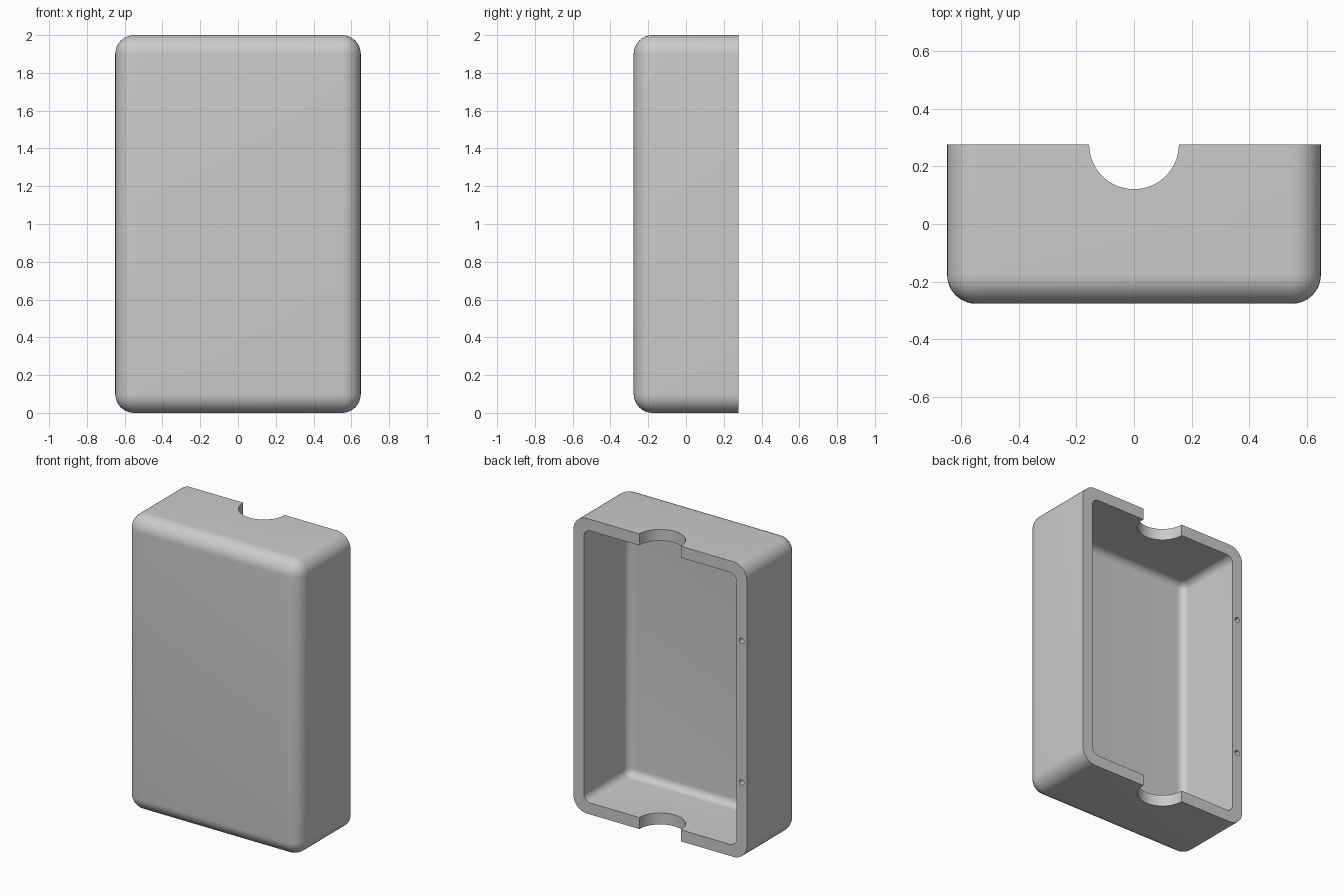
import bpy
import bmesh
from math import radians
from mathutils import Matrix, Vector

default_cube = bpy.data.objects.get("Cube")
if default_cube:
    bpy.data.objects.remove(default_cube, do_unlink=True)

# Overall dimensions
HALF_X, HALF_Y, HEIGHT = 0.65, 0.277, 2.0
WALL = 0.078

grey = bpy.data.materials.new("plain grey")
grey.use_nodes = True
colour = (0.6, 0.6, 0.6, 1)
grey.diffuse_color = colour
grey.node_tree.nodes["Principled BSDF"].inputs["Base Color"].default_value = colour


def finish(name, bm):
    """Turn a bmesh into a grey object."""
    bmesh.ops.recalc_face_normals(bm, faces=bm.faces)
    mesh = bpy.data.meshes.new(name)
    bm.to_mesh(mesh)
    bm.free()
    mesh.materials.append(grey)
    obj = bpy.data.objects.new(name, mesh)
    bpy.context.collection.objects.link(obj)
    return obj


def rounded_box(name, low, high, radius):
    """Box with every edge rounded except those of its back (+y) face."""
    low, high = Vector(low), Vector(high)
    bm = bmesh.new()
    bmesh.ops.create_cube(bm, size=1)
    bmesh.ops.scale(bm, vec=high - low, verts=bm.verts)
    bmesh.ops.translate(bm, vec=(low + high) / 2, verts=bm.verts)
    edges = [e for e in bm.edges
             if any(v.co.y < high.y - 0.001 for v in e.verts)]
    bmesh.ops.bevel(bm, geom=edges, offset=radius, segments=10,
                    profile=0.5, affect='EDGES')
    return finish(name, bm)


def cylinder(name, centre, radius, length, sides, axis='Z'):
    bm = bmesh.new()
    bmesh.ops.create_cone(bm, cap_ends=True, segments=sides, radius1=radius,
                          radius2=radius, depth=length)
    if axis == 'Y':
        bmesh.ops.rotate(bm, matrix=Matrix.Rotation(radians(90), 3, 'X'),
                         verts=bm.verts)
    bmesh.ops.translate(bm, vec=centre, verts=bm.verts)
    return finish(name, bm)


def cut(target, cutter):
    """Subtract the cutter and discard it."""
    cutter.hide_render = True
    mod = target.modifiers.new("cut", 'BOOLEAN')
    mod.operation = 'DIFFERENCE'
    mod.solver = 'EXACT'
    mod.object = cutter
    bpy.context.view_layer.objects.active = target
    bpy.ops.object.modifier_apply(modifier=mod.name)
    bpy.data.objects.remove(cutter, do_unlink=True)


# Rounded outer shell, flat and open at the back
shell = rounded_box("case_shell", (-HALF_X, -HALF_Y, 0),
                    (HALF_X, HALF_Y, HEIGHT), 0.1)

# Hollow interior
cut(shell, rounded_box("cavity_cutter",
                       (-HALF_X + WALL, -HALF_Y + WALL, WALL),
                       (HALF_X - WALL, HALF_Y + 0.2, HEIGHT - WALL), 0.05))

# Half-round notch through the top and bottom walls
cut(shell, cylinder("notch_cutter", (0, HALF_Y, HEIGHT / 2), 0.156,
                    HEIGHT + 0.4, 64))

# Two small pin holes in the right rim
for side in (-1, 1):
    cut(shell, cylinder("pin_hole_cutter",
                        (-HALF_X + WALL / 2, HALF_Y, HEIGHT / 2 + side * 0.48),
                        0.018, 0.12, 24, 'Y'))

# Smooth fillets, crisp rims
bpy.ops.object.select_all(action='DESELECT')
shell.select_set(True)
bpy.context.view_layer.objects.active = shell
bpy.ops.object.shade_smooth_by_angle(angle=radians(30))
